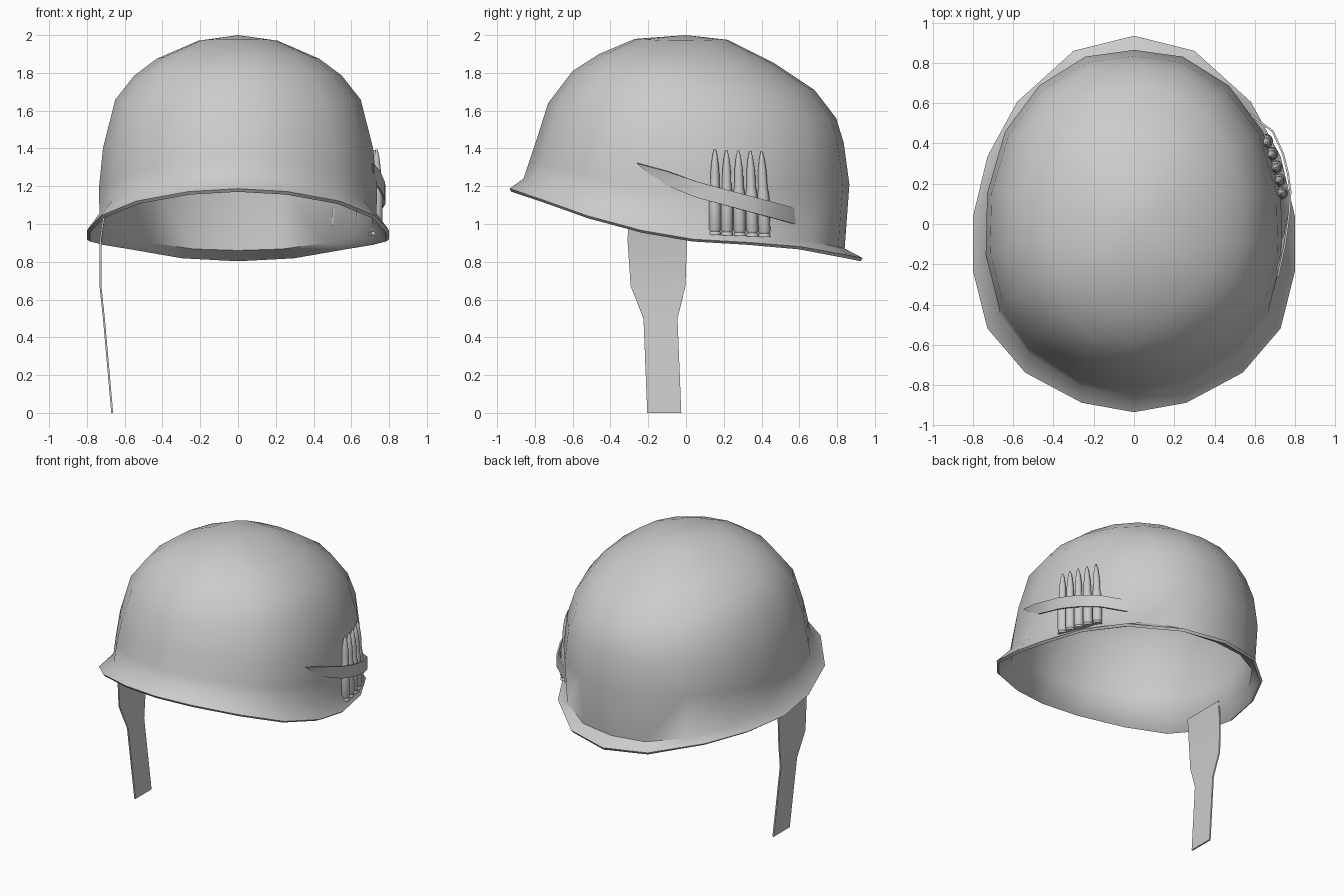
import bpy, math

if "Cube" in bpy.data.objects:
    bpy.data.objects.remove(bpy.data.objects["Cube"])


def make(name, verts, faces, thickness=0, offset=0, angle=40):
    mesh = bpy.data.meshes.new(name)
    mesh.from_pydata(verts, [], faces)
    obj = bpy.data.objects.new(name, mesh)
    bpy.context.collection.objects.link(obj)
    bpy.context.view_layer.objects.active = obj
    bpy.ops.object.select_all(action='DESELECT')
    obj.select_set(True)
    if thickness:
        mod = obj.modifiers.new("thickness", 'SOLIDIFY')
        mod.thickness, mod.offset = thickness, offset
        bpy.ops.object.modifier_apply(modifier=mod.name)
    bpy.ops.object.shade_smooth_by_angle(angle=math.radians(angle))
    return obj


def strip(name, left, right, thickness):
    n = len(left)
    return make(name, left + right,
                [(i, i + 1, n + i + 1, n + i) for i in range(n - 1)], thickness)


# Unit outlines of half the helmet, running from back to front
RIM = [(0, 1), (.375, .92), (.725, .65), (.91, .36), (1, .04),
       (1, -.25), (.91, -.556), (.675, -.79), (.325, -.95), (0, -1)]
DOME = [(0, 1), (.33, .96), (.64, .79), (.87, .52), (.99, .16),
        (1, -.2), (.91, -.51), (.71, -.75), (.37, -.93), (0, -1)]
SAG = [0, 0, .05, .42, .92, 1, .75, .33, .07, 0]

# Tilted rings: front y, front z, back y, back z, half width, side z
RINGS = [(-.935, 1.187, .935, .82, .80, .92),
         (-.86, 1.24, .84, .87, .733, 1.02),
         (-.83, 1.33, .865, 1.21, .737, 1.17),
         (-.79, 1.45, .835, 1.43, .715, 1.40),
         (-.73, 1.64, .795, 1.56, .65, 1.65),
         (-.60, 1.81, .68, 1.71, .55, 1.775),
         (-.46, 1.90, .47, 1.85, .43, 1.87),
         (-.27, 1.98, .22, 1.975, .21, 1.97)]


def ring(k):
    fy, fz, by, bz, w, sz = RINGS[k]
    half = []
    for (u, v), s in zip(DOME if k else RIM, SAG):
        t = (1 + v) / 2
        z = fz + (bz - fz) * t - ((fz + bz) / 2 - sz) * s
        half.append((u * w, fy + (by - fy) * t, z))
    return half + [(-x, y, z) for x, y, z in half[-2:0:-1]]


# Helmet shell with flared brim
N = 18
verts = [p for k in range(len(RINGS)) for p in ring(k)] + [(0, 0, 2)]
faces = []
for i in range(N):
    j = (i + 1) % N
    for k in range(len(RINGS) - 1):
        a, b = k * N, (k + 1) * N
        faces.append((a + j, a + i, b + i, b + j))
    b = (len(RINGS) - 1) * N
    faces.append((b + j, b + i, len(verts) - 1))
make("helmet_shell", verts, faces, .02, -1, 50)

# Hanging chin strap on the left
strip("chin_strap",
      [(-.71, -.30, 1.04), (-.727, -.31, .92), (-.728, -.293, .67),
       (-.71, -.225, .5), (-.666, -.205, 0)],
      [(-.71, .01, 1.04), (-.727, .005, .90), (-.728, -.003, .67),
       (-.71, -.045, .5), (-.666, -.025, 0)], .01)

# Elastic band holding the cartridges
path = [(.715, -.26), (.75, -.10), (.772, .06), (.777, .16), (.765, .25),
        (.74, .35), (.69, .46), (.50, .60)]
top, bottom = [], []
for x, y in path:
    z = 1.24 - .27 * y
    top.append((x, y, z + (.012 if y < 0 else 0)))
    bottom.append((x, y + (.12 if y < -.2 else .05 if y < 0 else 0), z - .085))
strip("side_band", top, bottom, .01)

# Row of cartridges: lathed profile of radius and height
PROFILE = [(.031, 0), (.031, .012), (.026, .018), (.032, .03), (.032, .22),
           (.024, .265), (.024, .31), (.021, .36), (.013, .42), (.005, .452)]
S = 12
ROW = [(.734, .153), (.722, .218), (.706, .285), (.685, .352), (.658, .416)]
for n, (cx, cy) in enumerate(ROW):
    lean = -.016 * n / 4
    verts = [(cx + r * math.cos(2 * math.pi * s / S),
              cy + r * math.sin(2 * math.pi * s / S) + lean * h / .46, .943 - .003 * n + h)
             for r, h in PROFILE for s in range(S)]
    faces = [(k * S + s, k * S + (s + 1) % S, (k + 1) * S + (s + 1) % S, (k + 1) * S + s)
             for k in range(len(PROFILE) - 1) for s in range(S)]
    faces.append(tuple(reversed(range(S))))
    faces.append(tuple(range((len(PROFILE) - 1) * S, len(PROFILE) * S)))
    make(f"cartridge_{n + 1}", verts, faces)
